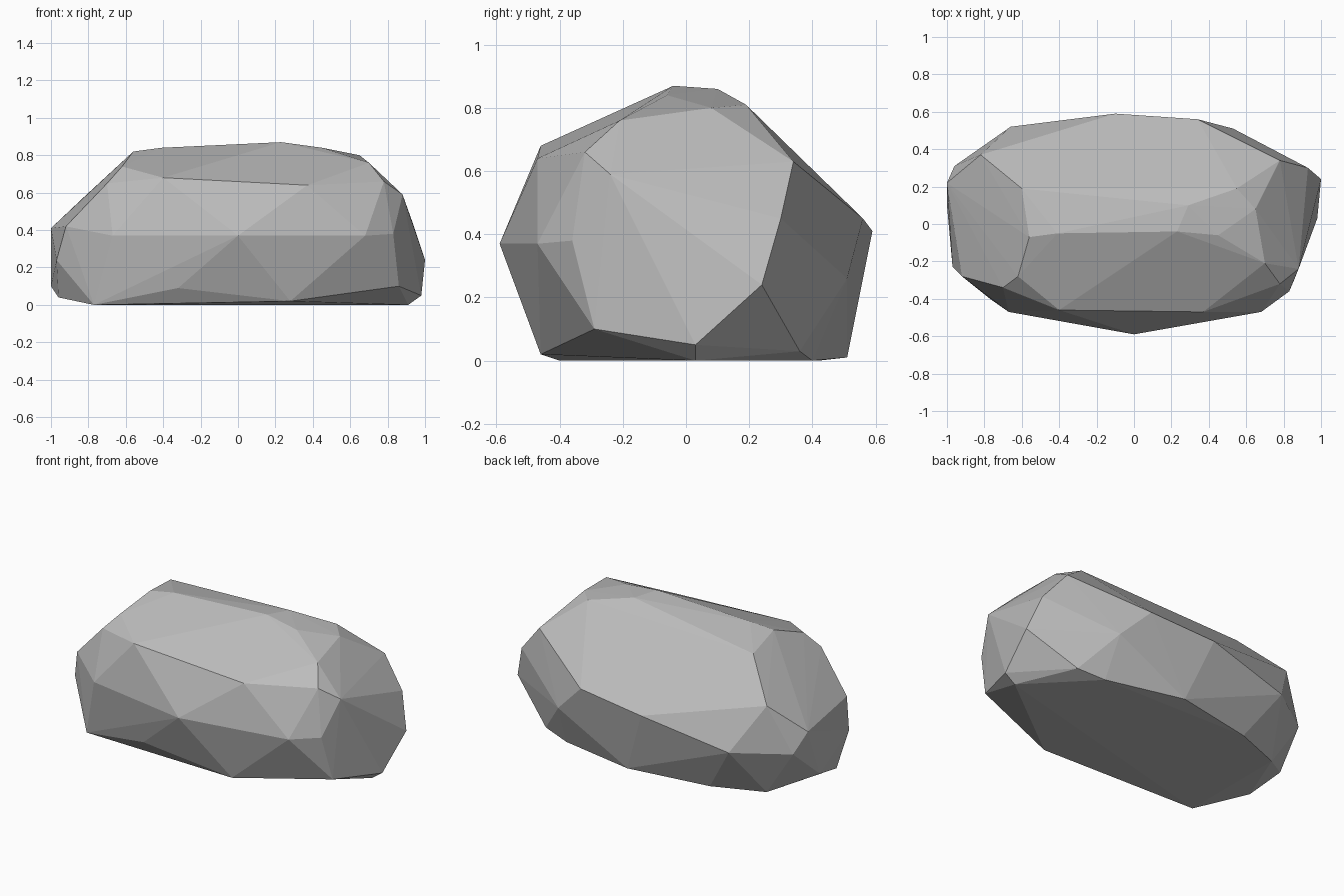
import bpy
import bmesh

# Remove only the default cube
default_cube = bpy.data.objects.get("Cube")
if default_cube is not None:
    bpy.data.objects.remove(default_cube, do_unlink=True)


def make_material(name, grey):
    """Plain matte material of a single flat grey."""
    colour = (grey, grey, grey, 1.0)
    material = bpy.data.materials.new(name)
    material.use_nodes = True
    material.diffuse_color = colour
    shader = material.node_tree.nodes.get("Principled BSDF")
    shader.inputs["Base Color"].default_value = colour
    shader.inputs["Roughness"].default_value = 1.0
    return material


def hull_object(name, corner_groups, material):
    """Wrap groups of corner points in one faceted convex skin."""
    mesh_builder = bmesh.new()
    for group in corner_groups:
        for corner in group:
            mesh_builder.verts.new(corner)

    # Skin the corners, then drop anything left inside
    result = bmesh.ops.convex_hull(mesh_builder, input=mesh_builder.verts[:])
    leftovers = {
        element
        for key in ("geom_interior", "geom_unused")
        for element in result[key]
        if isinstance(element, bmesh.types.BMVert)
    }
    bmesh.ops.delete(mesh_builder, geom=list(leftovers), context="VERTS")
    bmesh.ops.recalc_face_normals(mesh_builder, faces=mesh_builder.faces[:])

    # Keep every facet flat
    for face in mesh_builder.faces:
        face.smooth = False

    mesh = bpy.data.meshes.new(name)
    mesh_builder.to_mesh(mesh)
    mesh_builder.free()
    mesh.materials.append(material)
    rock = bpy.data.objects.new(name, mesh)
    bpy.context.scene.collection.objects.link(rock)
    return rock


# Crown: the high ridge and the slopes just under it
crown = [
    (.23, -.04, .87), (-.41, -.05, .84), (.29, .1, .86), (.45, -.06, .84),
    (-.56, -.07, .82), (-.6, .19, .78), (.55, .19, .81), (.65, .08, .8),
]

# Shoulder: the broken edge between crown and sides
shoulder = [
    (-.4, -.46, .68), (.37, -.47, .64), (-.62, -.28, .74), (-.7, -.34, .65),
    (.7, -.21, .76), (.78, -.32, .66), (.88, -.24, .59), (.78, .34, .63),
    (-.82, .37, .58),
]

# Belt: the widest outline around the stone
belt = [
    (0, -.59, .37), (-.67, -.47, .37), (.68, -.47, .37), (.83, -.36, .38),
    (1, .24, .24), (.93, .3, .45), (.53, .51, .26), (.34, .56, .45),
    (-.1, .59, .41), (-.66, .52, .3), (-.96, .31, .29), (-1, .22, .41),
    (-.92, -.28, .42), (-.97, -.23, .24),
]

# Base: the flat underside with its chipped rim
base = [
    (-.77, -.4, 0), (-.32, -.48, .09), (.28, -.46, .02), (.86, -.29, .1),
    (.98, .03, .05), (.91, .03, 0), (.72, .36, .03), (.55, .4, 0),
    (.05, .51, .01), (-.46, .42, 0), (-.77, .3, 0), (-1, .1, .1),
    (-.96, -.12, .04),
]

stone_grey = make_material("stone grey", .5)
boulder = hull_object("boulder", (crown, shoulder, belt, base), stone_grey)
